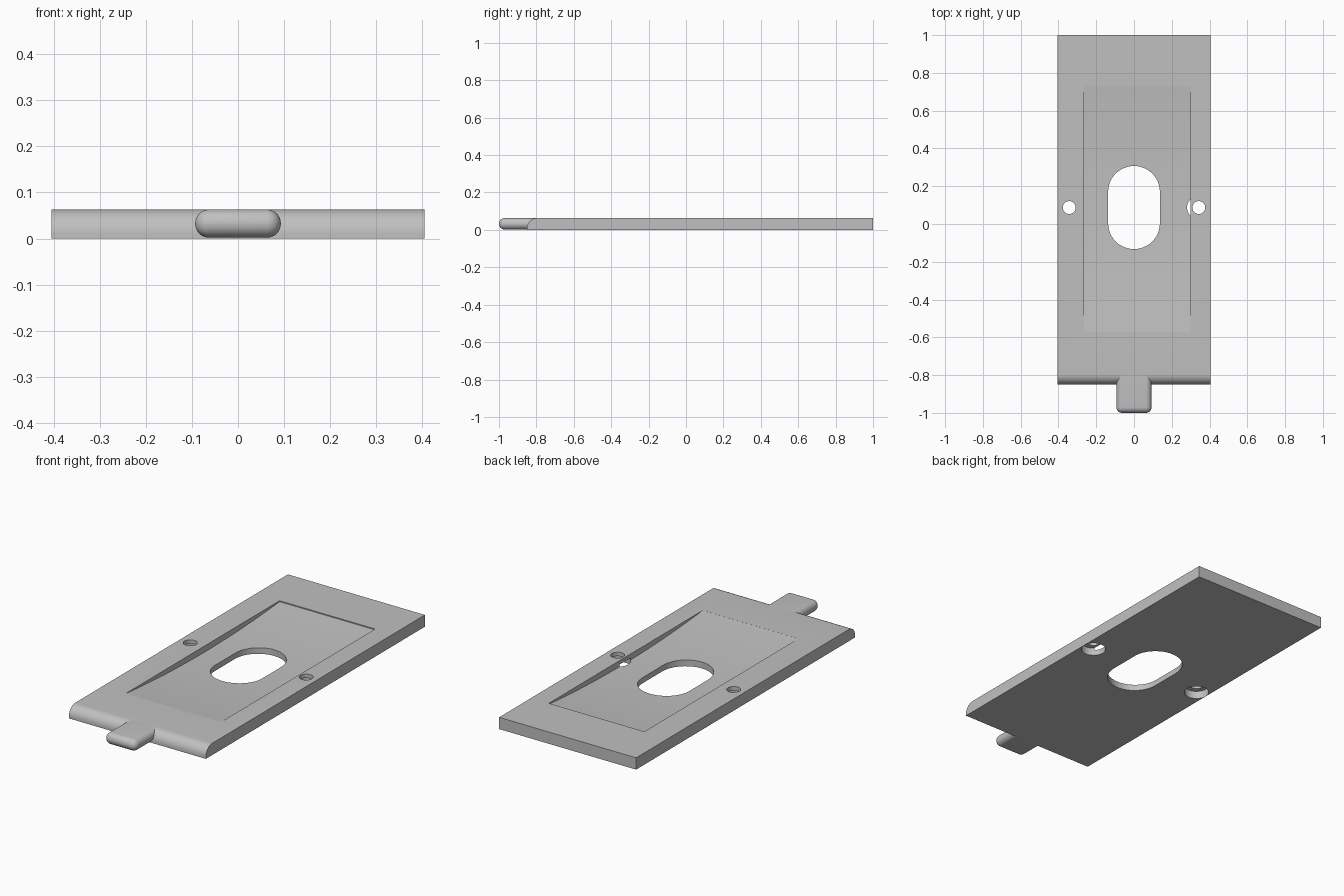
import bpy, bmesh, math

if "Cube" in bpy.data.objects:
    bpy.data.objects.remove(bpy.data.objects["Cube"])

TOP = 0.063      # plate thickness
MID_Y = 0.087    # centre line of the slot and screw holes

grey = bpy.data.materials.new("light grey")
grey.diffuse_color = (0.53, 0.53, 0.53, 1)
grey.use_nodes = True
grey.node_tree.nodes["Principled BSDF"].inputs["Base Color"].default_value = grey.diffuse_color


def prism(name, points, place, lo, hi):
    """Extrude a 2D outline between lo and hi; place maps (a, b, t) to xyz."""
    bm = bmesh.new()
    rings = [[bm.verts.new(place(a, b, t)) for a, b in points] for t in (lo, hi)]
    bm.faces.new(rings[0])
    bm.faces.new(rings[1])
    n = len(points)
    for i in range(n):
        j = (i + 1) % n
        bm.faces.new((rings[0][i], rings[0][j], rings[1][j], rings[1][i]))
    bmesh.ops.recalc_face_normals(bm, faces=bm.faces[:])
    mesh = bpy.data.meshes.new(name)
    bm.to_mesh(mesh)
    bm.free()
    mesh.materials.append(grey)
    ob = bpy.data.objects.new(name, mesh)
    bpy.context.collection.objects.link(ob)
    return ob


def along_x(a, b, t):
    return (t, a, b)


def along_z(a, b, t):
    return (a, b, t)


def stadium(cx, cy, r, half=0.0, n=24):
    """Circle outline, stretched along y by a straight half length."""
    pts = []
    for side in (1, -1):
        for i in range(n + (1 if half else 0)):
            a = math.pi * i / n + (0 if side > 0 else math.pi)
            pts.append((cx + r * math.cos(a), cy + side * half + r * math.sin(a)))
    return pts


def finish(ob):
    bpy.ops.object.select_all(action='DESELECT')
    ob.select_set(True)
    bpy.context.view_layer.objects.active = ob
    for m in list(ob.modifiers):
        bpy.ops.object.modifier_apply(modifier=m.name)
    bpy.ops.object.shade_smooth_by_angle(angle=math.radians(30))


# Plate with a rounded front top edge
R = 0.053
profile = [(1, 0), (1, TOP)]
for i in range(13):
    a = math.pi / 2 * (1 + i / 12)
    profile.append((-0.85 + R + R * math.cos(a), TOP - R + R * math.sin(a)))
profile.append((-0.85, 0))
plate = prism("plate", profile, along_x, -0.405, 0.405)

# Shallow curved recess: zero depth in front, a small step at the back
Y0, Y1, N = -0.57, 0.73, 24
floor = []
for i in range(N + 1):
    t = i / N
    depth = 0.0003 + 0.005 * t + 0.03 * 4 * t * (1 - t)
    floor.append((Y0 + (Y1 - Y0) * t, TOP - depth))
cutters = [prism("recess_cutter", floor + [(Y1, 0.1), (Y0, 0.1)], along_x, -0.265, 0.30)]

# Central slot, screw holes and their counterbores from below
cutters.append(prism("slot_cutter", stadium(0, MID_Y, 0.137, 0.083), along_z, -0.1, 0.2))
for x in (-0.343, 0.343):
    cutters.append(prism("screw_hole_cutter", stadium(x, MID_Y, 0.034), along_z, -0.1, 0.2))
    cutters.append(prism("counterbore_cutter", stadium(x, MID_Y, 0.062), along_z, -0.1, 0.042))

for c in cutters:
    c.hide_render = True
    m = plate.modifiers.new("cut", 'BOOLEAN')
    m.operation = 'DIFFERENCE'
    m.solver = 'EXACT'
    m.object = c
finish(plate)
for c in cutters:
    bpy.data.objects.remove(c)

# Rounded tongue at the front, its back end buried in the plate
tongue = prism("tongue", [(-0.093, -1), (0.093, -1), (0.093, -0.797), (-0.093, -0.797)],
               along_z, 0.002, TOP)
bm = bmesh.new()
bm.from_mesh(tongue.data)
edges = [e for e in bm.edges if min(v.co.y for v in e.verts) < -0.9]
bmesh.ops.bevel(bm, geom=edges, offset=0.03, segments=8, profile=0.5, affect='EDGES')
bm.to_mesh(tongue.data)
bm.free()
finish(tongue)
